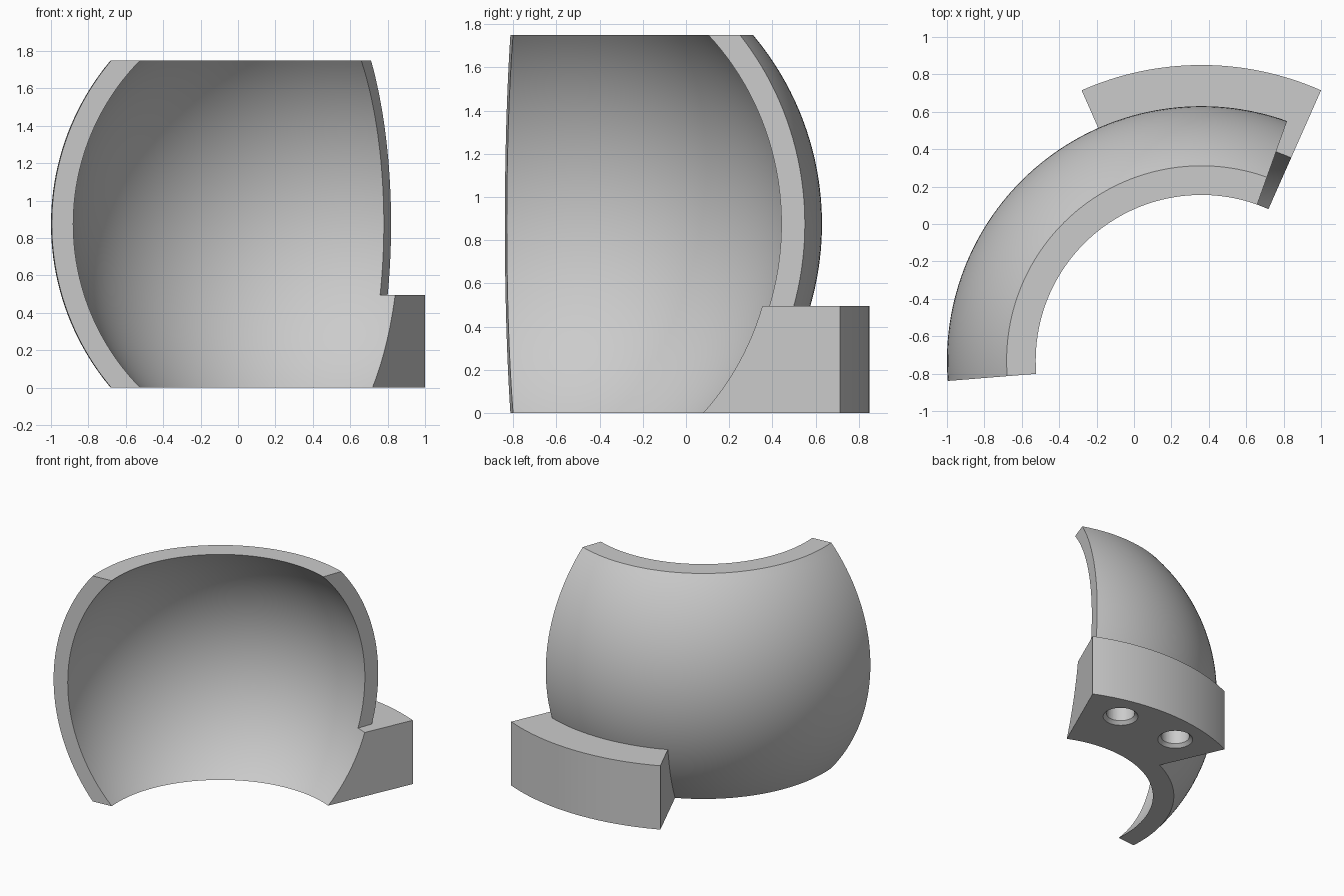
import bpy, bmesh, math

if "Cube" in bpy.data.objects:
    bpy.data.objects.remove(bpy.data.objects["Cube"])

CX, CY, CZ = 0.36, -0.73, 0.875      # centre of the spherical shell
R_OUT, R_IN = 1.36, 1.245            # shell radii
HEIGHT, FOOT_H, FOOT_R = 1.75, 0.495, 1.58

grey = bpy.data.materials.new("plain_grey")
grey.diffuse_color = (0.6, 0.6, 0.6, 1)
grey.use_nodes = True
grey.node_tree.nodes["Principled BSDF"].inputs["Base Color"].default_value = grey.diffuse_color


def make_object(name, bm):
    bmesh.ops.recalc_face_normals(bm, faces=bm.faces)
    mesh = bpy.data.meshes.new(name)
    bm.to_mesh(mesh)
    bm.free()
    mesh.materials.append(grey)
    obj = bpy.data.objects.new(name, mesh)
    bpy.context.collection.objects.link(obj)
    return obj


def sweep(name, profile, start, end, steps):
    """Turn a closed (radius, z) profile around the shell axis, with end caps."""
    bm = bmesh.new()
    rings = []
    for i in range(steps + 1):
        a = math.radians(start + (end - start) * i / steps)
        rings.append([bm.verts.new((CX + r * math.cos(a), CY + r * math.sin(a), z))
                      for r, z in profile])
    n = len(profile)
    for a, b in zip(rings, rings[1:]):
        for j in range(n):
            k = (j + 1) % n
            bm.faces.new((a[j], a[k], b[k], b[j]))
    bm.faces.new(rings[0])
    bm.faces.new(rings[-1])
    return make_object(name, bm)


def cone(name, x, y, z0, z1, r0, r1):
    bm = bmesh.new()
    bmesh.ops.create_cone(bm, cap_ends=True, segments=48, radius1=r0, radius2=r1, depth=z1 - z0)
    bmesh.ops.translate(bm, verts=bm.verts, vec=(x, y, (z0 + z1) / 2))
    return make_object(name, bm)


def combine(target, other, operation):
    mod = target.modifiers.new(operation.lower(), 'BOOLEAN')
    mod.operation, mod.solver, mod.object = operation, 'EXACT', other
    bpy.context.view_layer.objects.active = target
    bpy.ops.object.modifier_apply(modifier=mod.name)
    bpy.data.objects.remove(other)


# Outer body: barrel-shaped sector of a sphere
N = 40
arc = []
for i in range(N + 1):
    z = HEIGHT * i / N
    arc.append((math.sqrt(R_OUT ** 2 - (z - CZ) ** 2), z))
shell = sweep("curved_shell", [(0.4, 0)] + arc + [(0.4, HEIGHT)], 70.3, 184.6, 64)

# Mounting foot: curved block behind the lower edge
foot = sweep("mounting_foot", [(0.5, 0), (FOOT_R, 0), (FOOT_R, FOOT_H), (0.5, FOOT_H)],
             66.1, 113.9, 32)
combine(shell, foot, 'UNION')

# Spherical hollow
bm = bmesh.new()
bmesh.ops.create_uvsphere(bm, u_segments=160, v_segments=80, radius=R_IN)
bmesh.ops.translate(bm, verts=bm.verts, vec=(CX, CY, CZ))
combine(shell, make_object("hollow_cutter", bm), 'DIFFERENCE')

# Two chamfered blind holes under the foot
for side in (-1, 1):
    x, y = CX + side * 0.265, 0.59
    combine(shell, cone("hole_cutter", x, y, -0.1, 0.3, 0.105, 0.105), 'DIFFERENCE')
    combine(shell, cone("chamfer_cutter", x, y, -0.025, 0.025, 0.155, 0.105), 'DIFFERENCE')

# Smooth curves, sharp rims
bpy.ops.object.select_all(action='DESELECT')
shell.select_set(True)
bpy.context.view_layer.objects.active = shell
bpy.ops.object.shade_smooth_by_angle(angle=math.radians(25))
